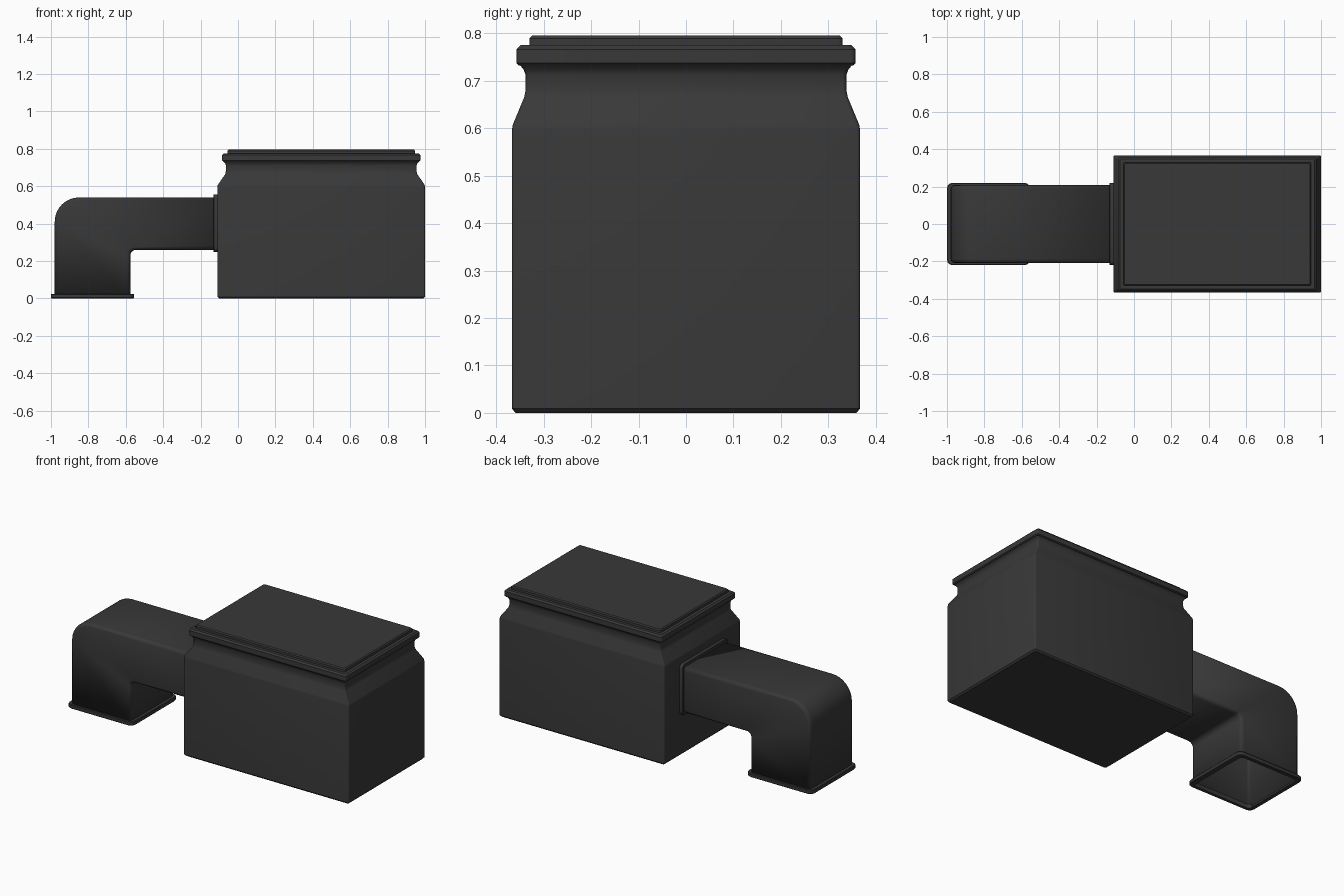
import bpy, bmesh, math
from mathutils import Vector

cube = bpy.data.objects.get("Cube")
if cube:
    bpy.data.objects.remove(cube, do_unlink=True)

metal = bpy.data.materials.new("dark_grey_metal")
metal.use_nodes = True
colour = (0.04, 0.04, 0.04, 1)
metal.diffuse_color = colour
metal.node_tree.nodes["Principled BSDF"].inputs["Base Color"].default_value = colour


def ring(a, b, hy, r, steps=3):
    """Rounded rectangle spanning a to b in the xz plane and +-hy in y."""
    a, b = Vector((a[0], 0, a[1])), Vector((b[0], 0, b[1]))
    mid, u, v = (a + b) / 2, (a - b).normalized(), Vector((0, 1, 0))
    hu = (a - b).length / 2
    points = []
    for k, (su, sv) in enumerate([(1, 1), (-1, 1), (-1, -1), (1, -1)]):
        for s in range(steps + 1):
            t = (k + s / steps) * math.pi / 2
            points.append(mid + u * (su * (hu - r) + r * math.cos(t))
                          + v * (sv * (hy - r) + r * math.sin(t)))
    return points


def loft(name, rings, cap_start=False, cap_end=False, angle=35):
    """Skin a chain of matching rings into one object."""
    bm = bmesh.new()
    loops = [[bm.verts.new(p) for p in pts] for pts in rings]
    for lo, hi in zip(loops, loops[1:]):
        for i in range(len(lo)):
            j = (i + 1) % len(lo)
            bm.faces.new((lo[i], lo[j], hi[j], hi[i]))
    if cap_start:
        bm.faces.new(loops[0][::-1])
    if cap_end:
        bm.faces.new(loops[-1])
    bmesh.ops.recalc_face_normals(bm, faces=bm.faces)
    mesh = bpy.data.meshes.new(name)
    bm.to_mesh(mesh)
    bm.free()
    mesh.materials.append(metal)
    obj = bpy.data.objects.new(name, mesh)
    bpy.context.collection.objects.link(obj)
    bpy.ops.object.select_all(action="DESELECT")
    obj.select_set(True)
    bpy.context.view_layer.objects.active = obj
    bpy.ops.object.shade_smooth_by_angle(angle=math.radians(angle))
    return obj


def stack(name, profile, r):
    """Box-like stack on the body centre from (half x, half y, z) levels."""
    cx = 0.445
    loft(name, [ring((cx + hx, z), (cx - hx, z), hy, r) for hx, hy, z in profile],
         True, True)


# Main tank with sloped shoulder and narrow neck
stack("tank_body", [(0.547, 0.359, 0), (0.555, 0.367, 0.009), (0.555, 0.367, 0.595),
                    (0.553, 0.365, 0.607), (0.513, 0.341, 0.665), (0.51, 0.338, 0.68),
                    (0.51, 0.338, 0.712), (0.514, 0.342, 0.723), (0.524, 0.35, 0.733)], 0.008)

# Projecting rim and raised lid panel
stack("rim", [(0.525, 0.352, 0.732), (0.53, 0.357, 0.737), (0.53, 0.357, 0.766),
              (0.521, 0.348, 0.775)], 0.01)
stack("lid_panel", [(0.502, 0.33, 0.77), (0.502, 0.33, 0.789), (0.496, 0.324, 0.795)], 0.008)


# Hollow elbow duct
def arc(cx, cz, r, n=8):
    return [(cx - r * math.cos(k / n * math.pi / 2), cz + r * math.sin(k / n * math.pi / 2))
            for k in range(n + 1)]


outer = [(-0.98, 0.01)] + arc(-0.85, 0.41, 0.13) + [(-0.1, 0.54)]
inner = [(-0.575, 0.01)] + arc(-0.545, 0.23, 0.03) + [(-0.1, 0.26)]
duct = loft("elbow_duct", [ring(o, i, 0.208, 0.022) for o, i in zip(outer, inner)])
wall = duct.modifiers.new("wall", "SOLIDIFY")
wall.thickness = 0.008
wall.offset = -1

# Open flange round the duct mouth
loft("mouth_flange", [ring((-0.778 - hx, z), (-0.778 + hx, z), hy, r) for hx, hy, z, r in [
    (0.195, 0.2, 0.025, 0.02), (0.195, 0.2, 0, 0.02), (0.219, 0.217, 0, 0.03),
    (0.222, 0.22, 0.004, 0.03), (0.222, 0.22, 0.021, 0.03), (0.219, 0.217, 0.025, 0.03),
    (0.195, 0.2, 0.025, 0.02)]])

# Collar where the duct meets the tank
loft("tank_collar", [ring((x, 0.402 + h), (x, 0.402 - h), hy, 0.025) for x, h, hy in [
    (-0.132, 0.13, 0.2), (-0.132, 0.152, 0.217), (-0.129, 0.155, 0.22), (-0.105, 0.155, 0.22)]])
